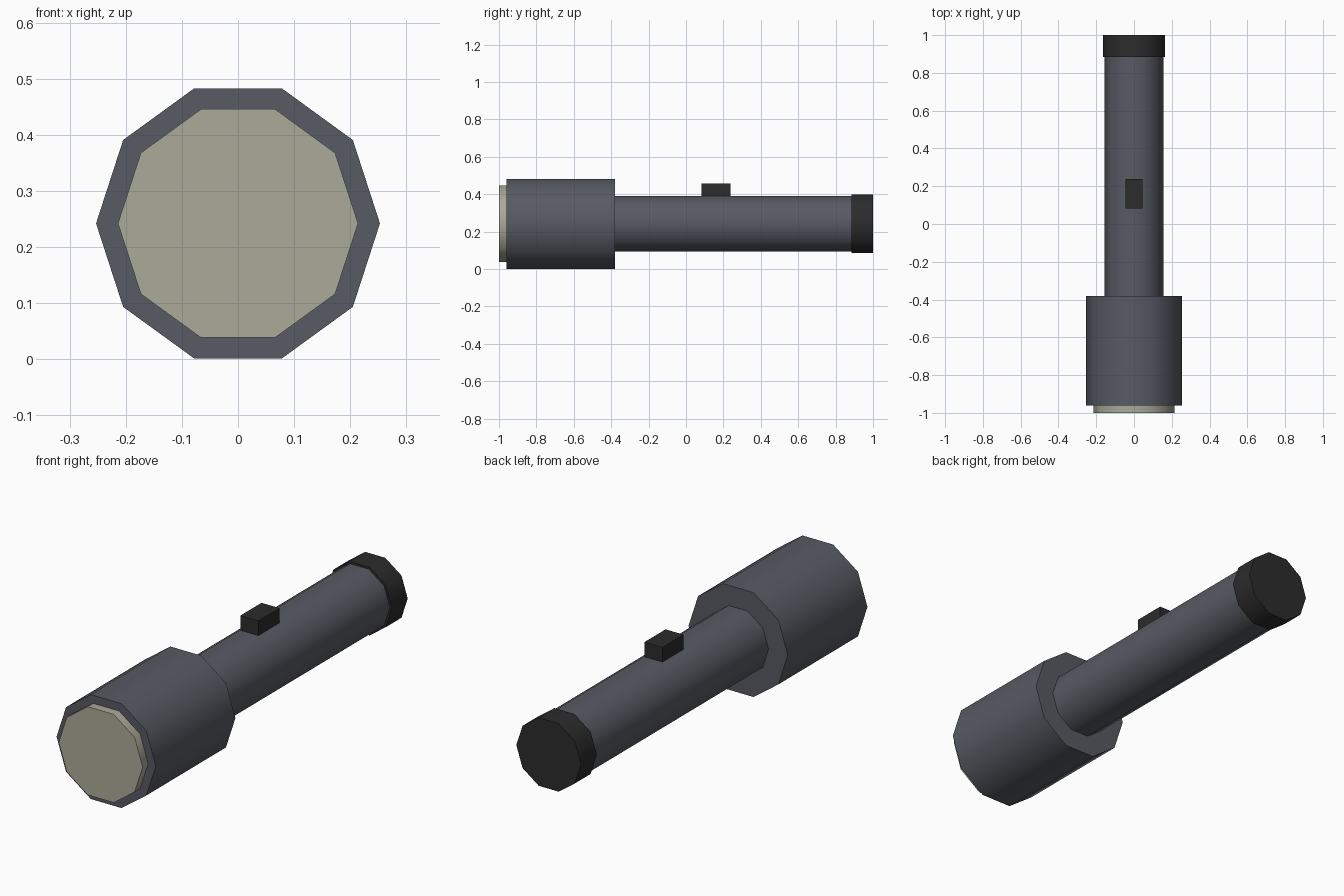
import bpy, bmesh
from math import radians
from mathutils import Matrix

if "Cube" in bpy.data.objects:
    bpy.data.objects.remove(bpy.data.objects["Cube"])

SIDES = 10
AXIS_Z = 0.242


def material(name, rgb):
    m = bpy.data.materials.new(name)
    m.diffuse_color = (*rgb, 1)
    m.use_nodes = True
    m.node_tree.nodes["Principled BSDF"].inputs["Base Color"].default_value = m.diffuse_color
    return m


GREY = material("body_grey", (0.095, 0.103, 0.125))
BLACK = material("black_rubber", (0.025, 0.025, 0.025))
GLASS = material("lens_cream", (0.40, 0.40, 0.32))


def finish(name, bm, mat):
    me = bpy.data.meshes.new(name)
    bm.to_mesh(me)
    bm.free()
    me.materials.append(mat)
    ob = bpy.data.objects.new(name, me)
    bpy.context.collection.objects.link(ob)
    return ob


def tube(name, y0, y1, r, mat):
    """Capped ten-sided barrel along y, with corners at +x and -x."""
    bm = bmesh.new()
    m = (Matrix.Translation((0, (y0 + y1) / 2, AXIS_Z))
         @ Matrix.Rotation(radians(90), 4, 'X')
         @ Matrix.Rotation(radians(18), 4, 'Z'))
    bmesh.ops.create_cone(bm, cap_ends=True, segments=SIDES,
                          radius1=r, radius2=r, depth=y1 - y0, matrix=m)
    ob = finish(name, bm, mat)
    bpy.ops.object.select_all(action='DESELECT')
    ob.select_set(True)
    bpy.context.view_layer.objects.active = ob
    bpy.ops.object.shade_smooth_by_angle(angle=radians(40))
    return ob


# Barrel parts, front to back
tube("lens", -1.0, -0.94, 0.214, GLASS)
tube("head", -0.96, -0.38, 0.253, GREY)
tube("handle", -0.40, 0.90, 0.155, GREY)
tube("tail_cap", 0.885, 1.0, 0.165, BLACK)

# Switch on top of the handle
bm = bmesh.new()
bmesh.ops.create_cube(bm, size=1, matrix=Matrix.Translation((0, 0.16, 0.417))
                      @ Matrix.Diagonal((0.092, 0.154, 0.08, 1)))
finish("switch", bm, BLACK)
